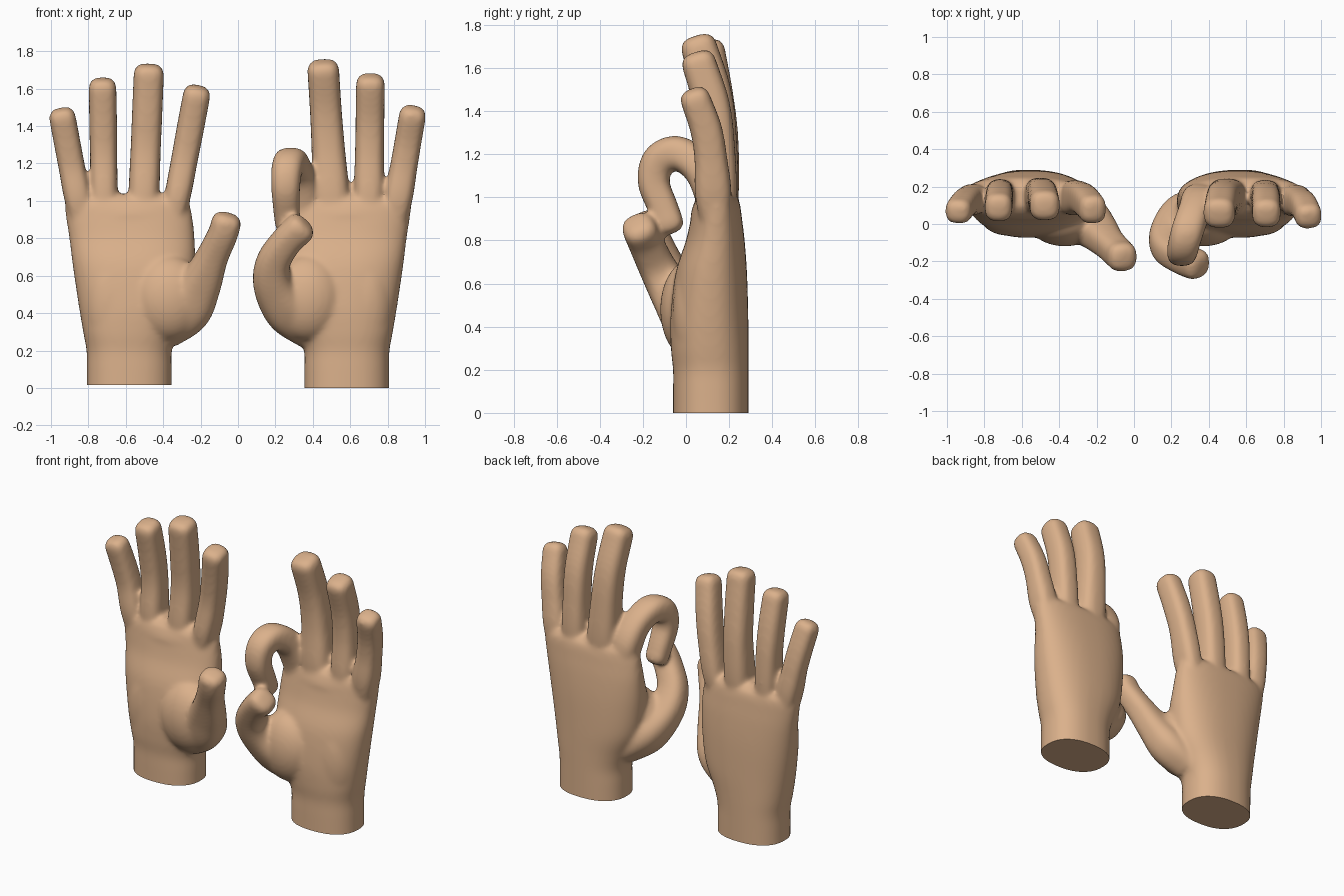
import bpy, bmesh, math
from mathutils import Vector, Matrix

if "Cube" in bpy.data.objects:
    bpy.data.objects.remove(bpy.data.objects["Cube"])

skin = bpy.data.materials.new("warm skin")
skin.diffuse_color = (0.71, 0.44, 0.26, 1)
skin.use_nodes = True
skin.node_tree.nodes["Principled BSDF"].inputs["Base Color"].default_value = skin.diffuse_color


def ring(bm, c, u, v, ru, rv, power, n=32):
    """Rounded-box (superellipse) ring of vertices around c."""
    out = []
    for i in range(n):
        a = 2 * math.pi * i / n
        ca, sa = math.cos(a), math.sin(a)
        p = c + u * (ru * math.copysign(abs(ca) ** (2 / power), ca)) \
              + v * (rv * math.copysign(abs(sa) ** (2 / power), sa))
        out.append(bm.verts.new(p))
    return out


def skin_rings(bm, rings):
    for a, b in zip(rings, rings[1:]):
        for i in range(len(a)):
            j = (i + 1) % len(a)
            bm.faces.new((a[i], a[j], b[j], b[i]))
    bm.faces.new(rings[0][::-1])
    bm.faces.new(rings[-1])


def spline(pts, steps=6):
    """Catmull-Rom resampling of rows of numbers."""
    pts = [Vector(p) for p in pts]
    ext = [2 * pts[0] - pts[1]] + pts + [2 * pts[-1] - pts[-2]]
    out = []
    for k in range(1, len(ext) - 2):
        a, b, c, d = ext[k - 1:k + 3]
        for s in range(steps):
            t = s / steps
            out.append(0.5 * (2 * b + (c - a) * t + (2 * a - 5 * b + 4 * c - d) * t * t
                              + (3 * b - a - 3 * c + d) * t ** 3))
    return out + [pts[-1]]


def digit(bm, pts, cap=0.055, power=2.6):
    """Finger along (x, y, z, half width, half depth) points, with a domed tip."""
    rows = spline(pts)
    rings = []
    for i, r in enumerate(rows):
        a, b = rows[max(i - 1, 0)], rows[min(i + 1, len(rows) - 1)]
        t = Vector((b[0] - a[0], b[1] - a[1], b[2] - a[2])).normalized()
        u = Vector((1, 0, 0))
        u = (u - t * u.dot(t)).normalized()
        v = t.cross(u)
        c = Vector((r[0], r[1], r[2]))
        rings.append(ring(bm, c, u, v, r[3], r[4], power))
    for k in range(1, 7):
        ang = math.radians(14 * k)
        s = math.cos(ang) ** 0.55
        rings.append(ring(bm, c + t * cap * math.sin(ang), u, v, r[3] * s, r[4] * s, power))
    skin_rings(bm, rings)


def pad(bm, centre, radii):
    m = Matrix.Translation(centre) @ Matrix.Diagonal((*radii, 1))
    bmesh.ops.create_uvsphere(bm, u_segments=32, v_segments=20, radius=1, matrix=m)


def straight_finger(bm, bx, tx, tz, wb, wt, depth, my, ty):
    z1, z0 = tz - 0.058, 1.0
    def at(f, y, d):
        return (bx + (tx - bx) * f, y, z0 + (z1 - z0) * f, wb + (wt - wb) * min(1, f * 1.6), d)
    digit(bm, [(bx - (tx - bx) * 0.45, 0.14, 0.78, wb * 0.6, depth * 0.6),
               at(0, (my + 0.14) / 2, depth + 0.008), at(0.4, my, depth),
               at(0.7, my - 0.022, depth - 0.002), at(1, ty, depth - 0.006)], power=2.8)


# z, x0, x1, y0, y1 of the wrist and palm (thumb side at low x)
PALM = [(-0.08, .355, .808, -.06, .29), (0.1, .355, .808, -.06, .29), (0.2, .353, .81, -.06, .29),
        (0.3, .320, .828, -.07, .29), (0.45, .255, .853, -.072, .289), (0.65, .230, .883, -.048, .283),
        (0.8, .232, .902, .0, .272), (0.9, .242, .918, .022, .26), (0.96, .253, .925, .034, .252),
        (1.0, .268, .915, .05, .24), (1.035, .32, .86, .09, .20)]


def hand(name, side, floor, fingers, curves):
    bm = bmesh.new()
    X, Y = Vector((1, 0, 0)), Vector((0, 1, 0))
    # wrist and palm
    skin_rings(bm, [ring(bm, Vector(((a + b) / 2, (c + d) / 2, z)), X, Y,
                         (b - a) / 2, (d - c) / 2, 2.35, 48)
                    for z, a, b, c, d in spline(PALM, 5)])
    # thumb mound, heel and knuckle pads
    pad(bm, (.37, .02, .48), (.20, .14, .23))
    pad(bm, (.68, .06, .46), (.15, .122, .30))
    pad(bm, (.58, .11, .91), (.30, .088, .11))
    for f in fingers:
        straight_finger(bm, *f)
    for c in curves:
        digit(bm, c)
    # mirror for the other hand
    if side < 0:
        bmesh.ops.scale(bm, vec=(-1, 1, 1), verts=bm.verts)
        bmesh.ops.reverse_faces(bm, faces=bm.faces)
    me = bpy.data.meshes.new(name)
    bm.to_mesh(me)
    bm.free()
    ob = bpy.data.objects.new(name, me)
    bpy.context.collection.objects.link(ob)
    # fuse the parts into one soft surface
    rm = ob.modifiers.new("fuse", 'REMESH')
    rm.mode, rm.voxel_size = 'VOXEL', 0.012
    sm = ob.modifiers.new("soften", 'SMOOTH')
    sm.factor, sm.iterations = 0.5, 16
    dg = bpy.context.evaluated_depsgraph_get()
    fused = bpy.data.meshes.new_from_object(ob.evaluated_get(dg))
    ob.modifiers.clear()
    ob.data = fused
    # flat wrist cut
    bm = bmesh.new()
    bm.from_mesh(fused)
    cut = bmesh.ops.bisect_plane(bm, geom=bm.verts[:] + bm.edges[:] + bm.faces[:],
                                 plane_co=(0, 0, floor), plane_no=(0, 0, 1), clear_inner=True)
    edges = [e for e in cut['geom_cut'] if isinstance(e, bmesh.types.BMEdge)]
    bmesh.ops.holes_fill(bm, edges=edges, sides=0)
    bmesh.ops.recalc_face_normals(bm, faces=bm.faces)
    bm.to_mesh(fused)
    bm.free()
    fused.materials.clear()
    fused.materials.append(skin)
    bpy.ops.object.select_all(action='DESELECT')
    ob.select_set(True)
    bpy.context.view_layer.objects.active = ob
    bpy.ops.object.shade_smooth_by_angle(angle=math.radians(45))


# base x, tip x, tip z, half width at base and tip, half depth, middle y, tip y
open_fingers = [(.855, .938, 1.50, .070, .071, .074, .125, .07),
                (.715, .724, 1.66, .070, .074, .084, .15, .09),
                (.505, .477, 1.735, .080, .081, .088, .155, .10),
                (.328, .222, 1.62, .068, .073, .085, .14, .08)]
open_thumb = [(.40, .08, .30, .10, .10), (.28, .03, .42, .135, .12), (.205, -.03, .55, .115, .10),
              (.138, -.10, .70, .086, .084), (.082, -.157, .82, .080, .080), (.064, -.175, .88, .080, .080)]
hand("open_hand", -1, 0.015, open_fingers, [open_thumb])

ring_fingers = [(.855, .932, 1.51, .075, .072, .076, .115, .045),
                (.70, .708, 1.68, .079, .077, .086, .14, .06),
                (.50, .456, 1.755, .097, .085, .09, .145, .06)]
curled_index = [(.355, .14, .86, .07, .07), (.345, .125, 1.02, .09, .088), (.32, .06, 1.14, .086, .08),
                (.285, -.04, 1.205, .087, .08), (.262, -.125, 1.17, .083, .08),
                (.255, -.15, 1.07, .077, .074), (.26, -.105, .95, .071, .07), (.265, -.078, .885, .069, .066)]
bent_thumb = [(.40, .10, .30, .10, .10), (.275, .03, .42, .13, .13), (.19, -.06, .55, .108, .105),
              (.188, -.13, .67, .092, .088), (.26, -.185, .785, .083, .082), (.328, -.215, .85, .084, .08)]
hand("pinching_hand", 1, 0.0, ring_fingers, [curled_index, bent_thumb])
